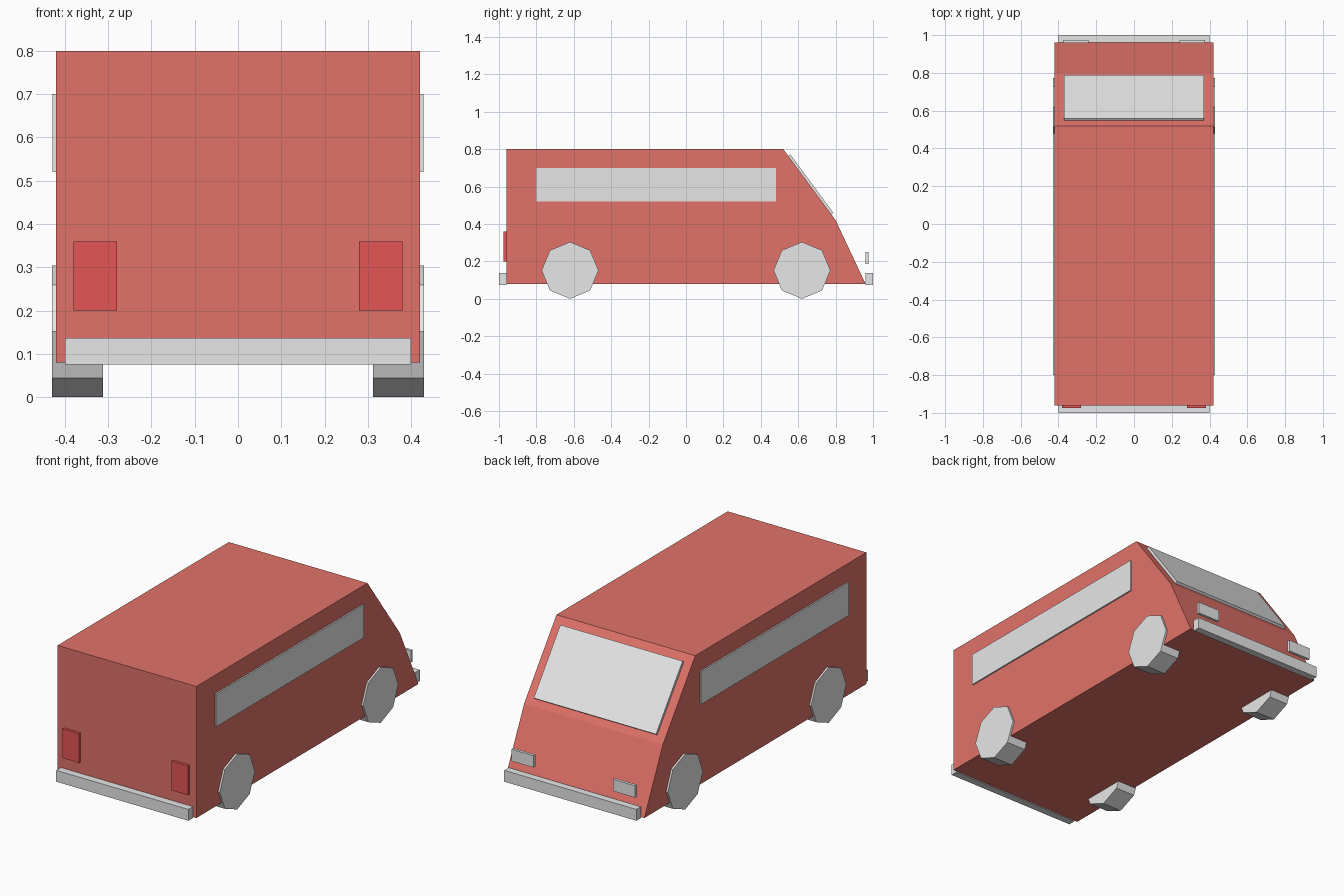
import bpy, bmesh, math
from mathutils import Vector

if "Cube" in bpy.data.objects:
    bpy.data.objects.remove(bpy.data.objects["Cube"])


def material(name, rgb):
    m = bpy.data.materials.new(name)
    m.diffuse_color = (*rgb, 1)
    m.use_nodes = True
    m.node_tree.nodes["Principled BSDF"].inputs["Base Color"].default_value = m.diffuse_color
    return m


RED = material("body_red", (0.75, 0.168, 0.141))
GREY = material("light_grey", (0.8, 0.8, 0.8))
LAMP = material("lamp_red", (0.77, 0.09, 0.09))


def extrude_x(name, profile, x0, x1, mat):
    """Extrude a (y, z) profile along x between x0 and x1."""
    bm = bmesh.new()
    face = bm.faces.new([bm.verts.new((x0, y, z)) for y, z in profile])
    ext = bmesh.ops.extrude_face_region(bm, geom=[face])
    verts = [g for g in ext["geom"] if isinstance(g, bmesh.types.BMVert)]
    bmesh.ops.translate(bm, verts=verts, vec=(x1 - x0, 0, 0))
    bmesh.ops.recalc_face_normals(bm, faces=bm.faces)
    mesh = bpy.data.meshes.new(name)
    bm.to_mesh(mesh)
    bm.free()
    mesh.materials.append(mat)
    obj = bpy.data.objects.new(name, mesh)
    bpy.context.collection.objects.link(obj)
    return obj


def box(name, x, y, z, mat):
    return extrude_x(name, [(y[0], z[0]), (y[1], z[0]), (y[1], z[1]), (y[0], z[1])], x[0], x[1], mat)


# Van shell with sloped windscreen and nose
ROOF, HOOD = Vector((0.52, 0.80)), Vector((0.80, 0.42))
extrude_x("van_body", [(-0.96, 0.08), (-0.96, 0.80), ROOF, HOOD, (0.96, 0.08)], -0.42, 0.42, RED)

# Windscreen plate lying on the upper slope
along = (HOOD - ROOF).normalized()
out = Vector((-along.y, along.x))
extrude_x("windscreen", [ROOF + along * t + out * d for t, d in
          ((0.045, -0.004), (0.433, -0.004), (0.433, 0.014), (0.045, 0.014))], -0.37, 0.37, GREY)

# Bumpers
box("rear_bumper", (-0.40, 0.40), (-1.0, -0.96), (0.075, 0.137), GREY)
box("front_bumper", (-0.40, 0.40), (0.96, 1.0), (0.075, 0.137), GREY)

# Paired parts on both sides
for side, s in (("left", -1), ("right", 1)):
    box(side + "_side_window", (s * 0.415, s * 0.428), (-0.80, 0.48), (0.52, 0.70), GREY)
    box(side + "_tail_lamp", (s * 0.28, s * 0.38), (-0.975, -0.955), (0.20, 0.36), LAMP)
    box(side + "_headlamp", (s * 0.24, s * 0.375), (0.959, 0.975), (0.185, 0.25), GREY)
    # Eight-sided wheels
    for end, y in (("rear", -0.62), ("front", 0.62)):
        ring = [(y + 0.152 * math.cos(i * math.pi / 4), 0.152 + 0.152 * math.sin(i * math.pi / 4))
                for i in range(8)]
        extrude_x(f"{side}_{end}_wheel", ring, s * 0.312, s * 0.43, GREY)
